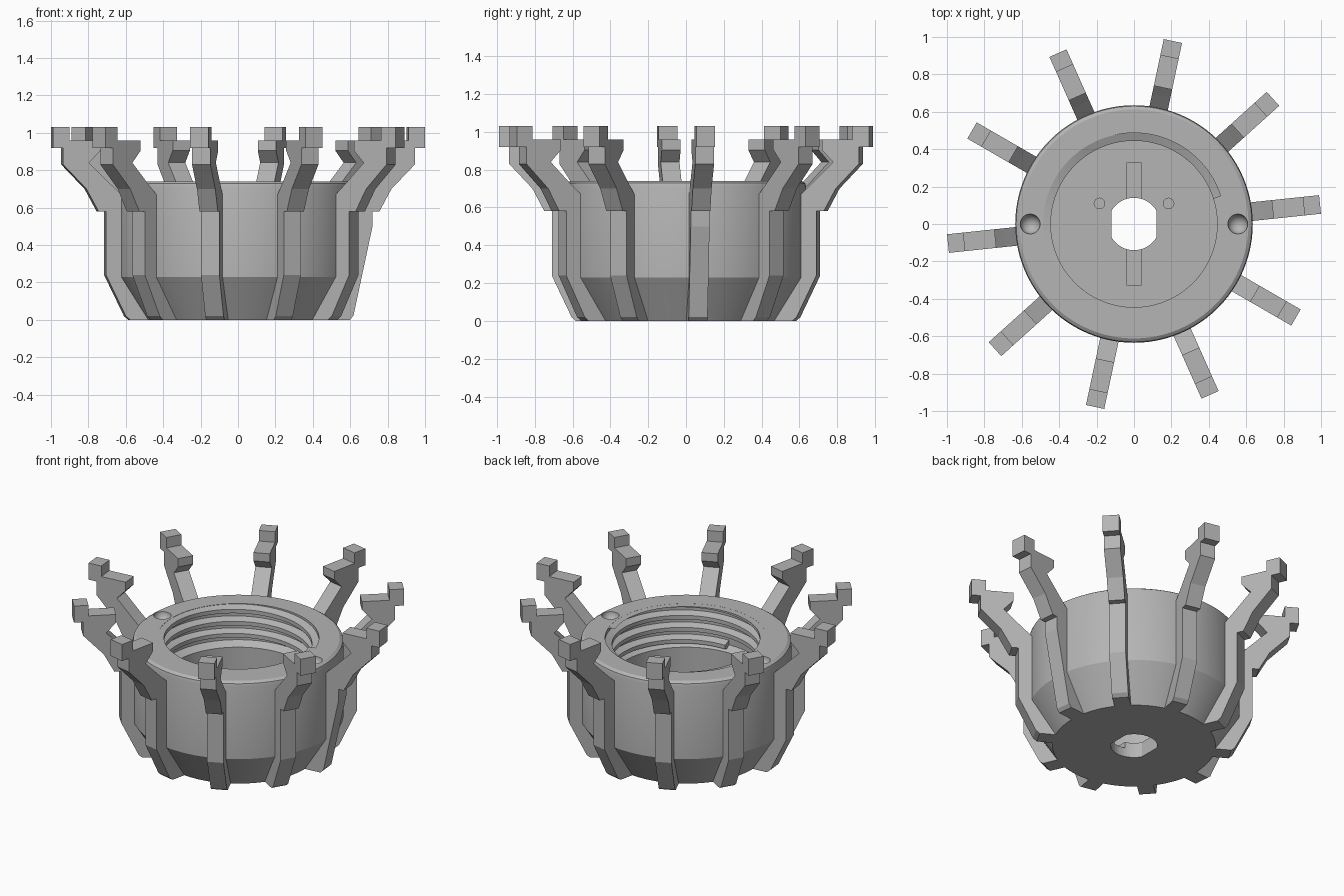
import bpy, bmesh, math
from mathutils import Matrix

cube = bpy.data.objects.get("Cube")
if cube:
    bpy.data.objects.remove(cube, do_unlink=True)

grey = bpy.data.materials.new("plain grey")
grey.use_nodes = True
grey.diffuse_color = (0.46, 0.46, 0.46, 1)
grey.node_tree.nodes["Principled BSDF"].inputs["Base Color"].default_value = grey.diffuse_color


def finish(bm, name, smooth=True):
    """Turn a bmesh into a grey object."""
    bmesh.ops.recalc_face_normals(bm, faces=bm.faces)
    mesh = bpy.data.meshes.new(name)
    bm.to_mesh(mesh)
    bm.free()
    mesh.materials.append(grey)
    obj = bpy.data.objects.new(name, mesh)
    bpy.context.collection.objects.link(obj)
    if smooth:
        make_smooth(obj)
    return obj


def make_smooth(obj):
    bpy.ops.object.select_all(action="DESELECT")
    obj.select_set(True)
    bpy.context.view_layer.objects.active = obj
    bpy.ops.object.shade_smooth_by_angle(angle=math.radians(25))


def lathe(profile, name, steps=96):
    bm = bmesh.new()
    verts = [bm.verts.new((r, 0, z)) for r, z in profile]
    edges = [bm.edges.new(pair) for pair in zip(verts, verts[1:])]
    bmesh.ops.spin(bm, geom=verts + edges, cent=(0, 0, 0), axis=(0, 0, 1),
                   angle=math.tau, steps=steps)
    bmesh.ops.remove_doubles(bm, verts=bm.verts, dist=0.0005)
    return finish(bm, name)


def prism(outline, matrix, depth, name):
    """Extrude a flat outline along its local z axis."""
    bm = bmesh.new()
    face = bm.faces.new([bm.verts.new((x, y, 0)) for x, y in outline])
    top = bmesh.ops.extrude_face_region(bm, geom=[face])["geom"]
    for v in top:
        if isinstance(v, bmesh.types.BMVert):
            v.co.z = depth
    bm.transform(matrix)
    return finish(bm, name, False)


def cut(target, cutter):
    cutter.hide_render = True
    mod = target.modifiers.new("cut", "BOOLEAN")
    mod.operation, mod.solver, mod.object = "DIFFERENCE", "EXACT", cutter
    bpy.context.view_layer.objects.active = target
    bpy.ops.object.modifier_apply(modifier=mod.name)
    bpy.data.objects.remove(cutter, do_unlink=True)


def circle(radius, clamp=9, n=48):
    return [(max(-clamp, min(clamp, radius * math.cos(math.tau * i / n))),
             radius * math.sin(math.tau * i / n)) for i in range(n)]


# Cup body
TOP = 0.74
body = lathe([(0, 0), (0.49, 0), (0.635, 0.23), (0.635, 0.71), (0.63, 0.728),
              (0.612, TOP), (0.487, TOP), (0.487, 0.5), (0.445, 0.47),
              (0.445, 0.1), (0, 0.1)], "cup_body")

# Floor hole with flat sides, slot and two small pin holes
cut(body, prism([(-0.04, -0.325), (0.04, -0.325), (0.04, 0.325), (-0.04, 0.325)],
                Matrix.Translation((0, 0, 0.06)), 0.2, "slot_cutter"))
cut(body, prism(circle(0.14, 0.121), Matrix.Translation((0, 0, -0.1)), 0.4, "hole_cutter"))
for side in (-1, 1):
    cut(body, prism(circle(0.028, n=24), Matrix.Translation((side * 0.185, 0.11, 0.06)),
                    0.2, "pin_cutter"))
    # Round dimples in the rim
    bm = bmesh.new()
    bmesh.ops.create_uvsphere(bm, u_segments=32, v_segments=16, radius=0.053,
                              matrix=Matrix.Translation((side * 0.555, 0, TOP)))
    cut(body, finish(bm, "dimple_cutter"))
make_smooth(body)

# Screw thread inside the bore, clipped at the rim
PITCH, STEPS, TURNS = 0.08, 96, 3.3
section = [(0.492, -0.032), (0.445, -0.013), (0.445, 0.013), (0.492, 0.032)]
bm = bmesh.new()
previous = None
for i in range(int(STEPS * TURNS) + 1):
    turn = 0.75 + 0.3 - i / STEPS
    c, s = math.cos(math.tau * turn), math.sin(math.tau * turn)
    mid = TOP + (turn - 0.75) * PITCH
    ring = [bm.verts.new((r * c, r * s, min(mid + dz, TOP - 0.0005))) for r, dz in section]
    if previous:
        for k in range(4):
            n = (k + 1) % 4
            bm.faces.new((previous[k], previous[n], ring[n], ring[k]))
    else:
        bm.faces.new(ring)
    previous = ring
bm.faces.new(previous[::-1])
finish(bm, "inner_thread")

# Ten hooked arms around the cup
hook = [(0.72, 0.58), (0.755, 0.58), (0.82, 0.70), (0.945, 0.83), (0.945, 0.92), (1.0, 0.92),
        (1.0, 1.03), (0.912, 1.03), (0.912, 0.96), (0.745, 0.96), (0.745, 0.905),
        (0.805, 0.84), (0.70, 0.735), (0.60, 0.64), (0.58, 0.24), (0.47, 0)]
foot = [(0.585, 0), (0.608, 0.02), (0.715, 0.24), (0.715, 0.58)]
slanted_foot = [(0.595, 0), (0.615, 0.02), (0.718, 0.5), (0.718, 0.58)]
WIDTH = 0.1
for i in range(10):
    outline = (foot if i else slanted_foot) + hook[1:]
    place = (Matrix.Rotation(math.radians(6 + 36 * i), 4, "Z")
             @ Matrix.Translation((0, WIDTH / 2, 0))
             @ Matrix.Rotation(math.pi / 2, 4, "X"))
    prism(outline, place, WIDTH, f"arm_{i + 1}")
